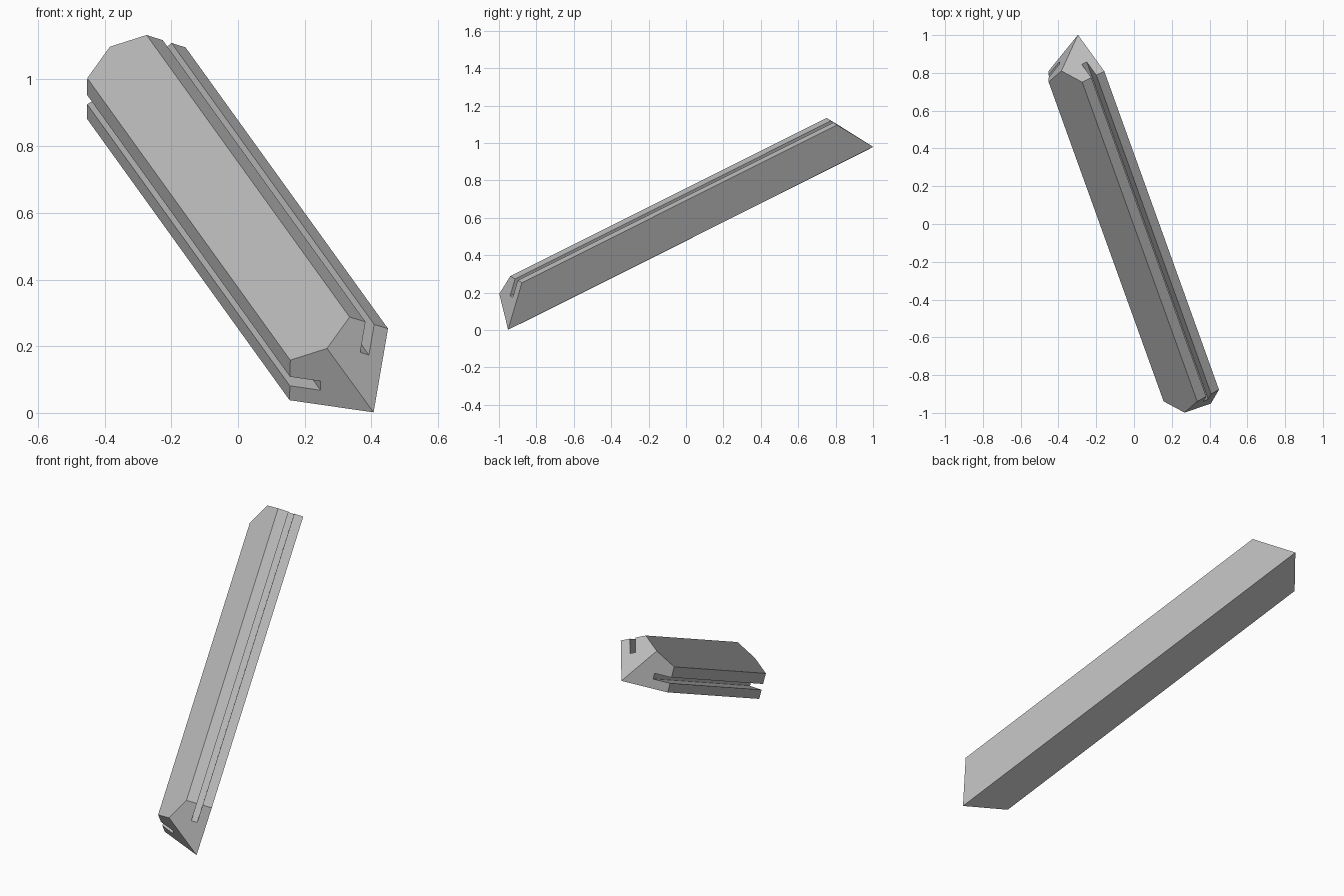
import bpy
import bmesh
from mathutils import Matrix, Vector

cube = bpy.data.objects.get("Cube")
if cube:
    bpy.data.objects.remove(cube)

grey = bpy.data.materials.new("plain_grey")
grey.use_nodes = True
grey.diffuse_color = (0.5, 0.5, 0.5, 1)
grey.node_tree.nodes["Principled BSDF"].inputs["Base Color"].default_value = (0.5, 0.5, 0.5, 1)

# Half cross-section: keel, side corner, slot, chamfer corner, crown
keel, side, chamfer, crown = (Vector(p) for p in ((0, 0), (.1825, .112), (.110, .2265), (0, .2265)))
inward = (keel - side) * 0.365
slot_low = side.lerp(chamfer, 0.36)
slot_high = side.lerp(chamfer, 0.585)
half = [keel, side, slot_low, slot_low + inward, slot_high + inward, slot_high, chamfer, crown]
profile = half + [Vector((-p.x, p.y)) for p in reversed(half[1:-1])]
count, mid = len(profile), len(half) - 1


def half_length(p):
    """Mitred end: longest at the keel, falling away to both sides."""
    return 1.147 - 0.374 * p.y - 0.63 * abs(p.x)


bm = bmesh.new()
front, back = ([bm.verts.new((p.x, s * half_length(p), p.y)) for p in profile] for s in (-1, 1))

# Long sides, with the crown kept as one flat face
for i in range(count):
    j = (i + 1) % count
    if i not in (mid - 1, mid):
        bm.faces.new((front[i], front[j], back[j], back[i]))
bm.faces.new(front[mid - 1:mid + 2] + back[mid - 1:mid + 2][::-1])

# Two mitred faces on each end, meeting at a ridge
for ring in (front, back):
    bm.faces.new(ring[:mid + 1])
    bm.faces.new(ring[mid:] + ring[:1])
bmesh.ops.recalc_face_normals(bm, faces=bm.faces)

mesh = bpy.data.meshes.new("slotted_bar")
bm.to_mesh(mesh)
bm.free()
mesh.materials.append(grey)
bar = bpy.data.objects.new("slotted_bar", mesh)
bpy.context.collection.objects.link(bar)

# Tilt the bar along its length
along = Vector((-0.3065, 0.851, 0.4257)).normalized()
across = Vector((0.808, 0, 0.59))
across = (across - along * across.dot(along)).normalized()
up = across.cross(along)
turn = Matrix((across, along, up)).transposed().to_4x4()
bar.matrix_world = Matrix.Translation((0.055, 0.025, 0.49)) @ turn
